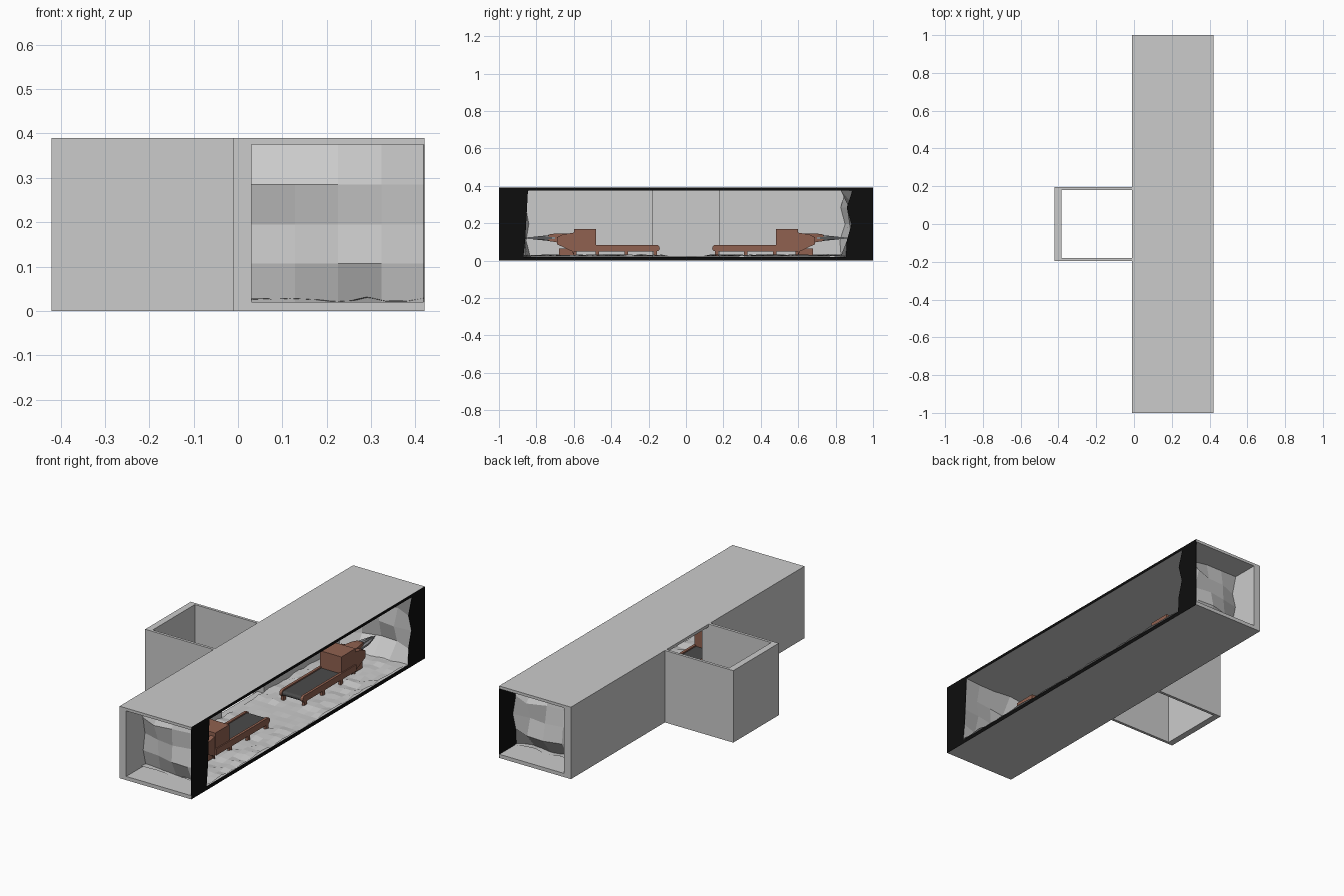
import bpy, bmesh, math, random
from mathutils import Vector, Matrix

if "Cube" in bpy.data.objects:
    bpy.data.objects.remove(bpy.data.objects["Cube"])

random.seed(4)


def mat(name, rgb):
    m = bpy.data.materials.new(name)
    m.diffuse_color = (*rgb, 1)
    m.use_nodes = True
    m.node_tree.nodes["Principled BSDF"].inputs["Base Color"].default_value = m.diffuse_color
    return m


BLACK = mat("black_cut", (0.004, 0.004, 0.004))
BROWN = mat("rust_brown", (0.28, 0.12, 0.08))
BELT = mat("dark_belt", (0.07, 0.07, 0.07))
STEEL = mat("steel", (0.25, 0.26, 0.27))


def obj(name, verts, faces, m=None, fix=True):
    me = bpy.data.meshes.new(name)
    me.from_pydata([tuple(v) for v in verts], [], faces)
    if fix:
        bm = bmesh.new()
        bm.from_mesh(me)
        bmesh.ops.recalc_face_normals(bm, faces=bm.faces)
        bm.to_mesh(me)
        bm.free()
    o = bpy.data.objects.new(name, me)
    bpy.context.collection.objects.link(o)
    if m:
        me.materials.append(m)
    return o


def prism(name, pts, a, b, axis, m=None):
    """Extrude a 2D outline between a and b along an axis."""
    place = {"x": lambda p, t: (t, p[0], p[1]),
             "y": lambda p, t: (p[0], t, p[1]),
             "z": lambda p, t: (p[0], p[1], t)}[axis]
    n = len(pts)
    v = [place(p, a) for p in pts] + [place(p, b) for p in pts]
    f = [list(range(n)), list(range(2 * n - 1, n - 1, -1))]
    f += [[i, (i + 1) % n, n + (i + 1) % n, n + i] for i in range(n)]
    return obj(name, v, f, m)


def box(name, x0, x1, y0, y1, z0, z1, m=None):
    return prism(name, [(x0, y0), (x1, y0), (x1, y1), (x0, y1)], z0, z1, "z", m)


# tunnel shell: C profile, open at both ends and on the right
shell = prism("tunnel_shell", [(-.01, 0), (.42, 0), (.42, .02), (.03, .02), (.03, .375),
                               (.42, .375), (.42, .39), (-.01, .39)], -1, 1, "y")
cutter = box("doorway_cutter", -.1, .1, -.18, .18, .02, .375)
cutter.hide_render = True
cutter.hide_viewport = True
mod = shell.modifiers.new("doorway", "BOOLEAN")
mod.operation = "DIFFERENCE"
mod.solver = "EXACT"
mod.object = cutter

# side shaft, open above and below
prism("side_shaft", [(-.01, -.195), (-.42, -.195), (-.42, .195), (-.01, .195), (-.01, .18),
                     (-.385, .18), (-.385, -.18), (-.01, -.18)], 0, .39, "z")

# rock faces at both ends and the black cutaway around them
zs = [.02, .107, .195, .285, .375]
xs = [.03, .128, .225, .323, .42]
edges = {1: [.855, .86, .885, .86, .89], -1: [.87, .86, .855, .85, .845]}
for s, tag in ((1, "back"), (-1, "front")):
    v = []
    for j, z in enumerate(zs):
        for i, x in enumerate(xs):
            rim = i == 0 or j in (0, 4)
            d = edges[s][j] if i == 4 else random.uniform(.82, .86) if rim else random.uniform(.86, .91)
            v.append((x, s * d, z))
    f = [[5 * j + i, 5 * j + i + 1, 5 * j + i + 6, 5 * j + i + 5] for j in range(4) for i in range(4)]
    obj(tag + "_rock_face", v, f)
    outline = [(s * d, z) for d, z in zip(edges[s], zs)] + [(s, .375), (s, .02)]
    prism(tag + "_cut_panel", outline, .4185, .4205, "x", BLACK)
for name, z0, z1 in (("lower_cut_strip", 0, .02), ("upper_cut_strip", .375, .39)):
    box(name, .4195, .4205, -1, 1, z0, z1, BLACK)

# uneven rubble floor, flatter along the centre line and the cross path
nx, ny = 9, 40
v = []
for j in range(ny + 1):
    for i in range(nx + 1):
        x, y = .03 + .39 * i / nx, -.87 + 1.74 * j / ny
        low = .3 if abs(x - .225) < .05 or abs(y) < .1 else 1
        v.append((x, y, .021 + low * random.uniform(0, .013)))
w = nx + 1
obj("rubble_floor", v, [[j * w + i, j * w + i + 1, (j + 1) * w + i + 1, (j + 1) * w + i]
                        for j in range(ny) for i in range(nx)], fix=False)

# mining machines, modelled towards +y and mirrored to -y
CX = .22


def loft(name, rings, m):
    """Join rectangular rings (y, half width, z0, z1)."""
    v, f = [], []
    for y, h, z0, z1 in rings:
        v += [(CX - h, y, z0), (CX + h, y, z0), (CX + h, y, z1), (CX - h, y, z1)]
    for k in range(len(rings) - 1):
        f += [[4 * k + i, 4 * k + (i + 1) % 4, 4 * k + 4 + (i + 1) % 4, 4 * k + 4 + i] for i in range(4)]
    e = 4 * len(rings)
    f += [[0, 1, 2, 3], [e - 4, e - 3, e - 2, e - 1]]
    return obj(name, v, f, m)


def rounded(y0, y1, z0, z1, n=6):
    r, c = (z1 - z0) / 2, (z0 + z1) / 2
    arc = [(y0 + r - r * math.sin(math.pi * k / n), c + r * math.cos(math.pi * k / n)) for k in range(n + 1)]
    return arc + [(y1, z0), (y1, z1)]


parts = [prism("conveyor_belt", rounded(.145, .50, .054, .078), CX - .056, CX + .056, "x", BELT)]
for s in (-1, 1):
    a, b = sorted((CX + s * .056, CX + s * .07))
    parts.append(prism("conveyor_rail", rounded(.14, .60, .05, .085), a, b, "x", BROWN))
    for y in (.165, .32, .475):
        parts.append(box("conveyor_leg", a, b, y - .01, y + .01, .024, .055, BROWN))
    # lower gathering arm beside the boom
    a, b = sorted((CX + s * .035, CX + s * .062))
    parts.append(prism("lower_arm", [(.60, .03), (.61, .05), (.69, .088), (.69, .125), (.66, .14), (.60, .15)],
                       a, b, "x", BROWN))
parts.append(box("machine_housing", CX - .064, CX + .064, .48, .60, .05, .17, BROWN))
parts.append(box("base_block", CX - .05, CX + .05, .585, .68, .03, .065, BROWN))
parts.append(loft("boom", [(.60, .035, .08, .145), (.66, .035, .09, .145), (.70, .028, .10, .145),
                           (.735, .018, .105, .14)], BROWN))

# pointed drill bit with side prongs
bm = bmesh.new()
bmesh.ops.create_cone(bm, cap_ends=True, segments=8, radius1=.016, radius2=.002, depth=.135,
                      matrix=Matrix.Translation((CX, .795, .121)) @ Matrix.Rotation(-math.pi / 2, 4, "X"))
me = bpy.data.meshes.new("drill_bit")
bm.to_mesh(me)
bm.free()
me.materials.append(STEEL)
bit = bpy.data.objects.new("drill_bit", me)
bpy.context.collection.objects.link(bit)
parts.append(bit)
for s in (-1, 1):
    parts.append(prism("drill_prong", [(CX + s * .016, .70), (CX + s * .032, .70), (CX + s * .028, .77),
                                       (CX + s * .006, .845)], .116, .126, "z", STEEL))

for p in parts:
    c = p.copy()
    c.data = p.data.copy()
    c.data.transform(Matrix.Scale(-1, 4, Vector((0, 1, 0))))
    c.data.flip_normals()
    c.name = "front_" + p.name.split(".")[0]
    p.name = "back_" + p.name.split(".")[0]
    bpy.context.collection.objects.link(c)
